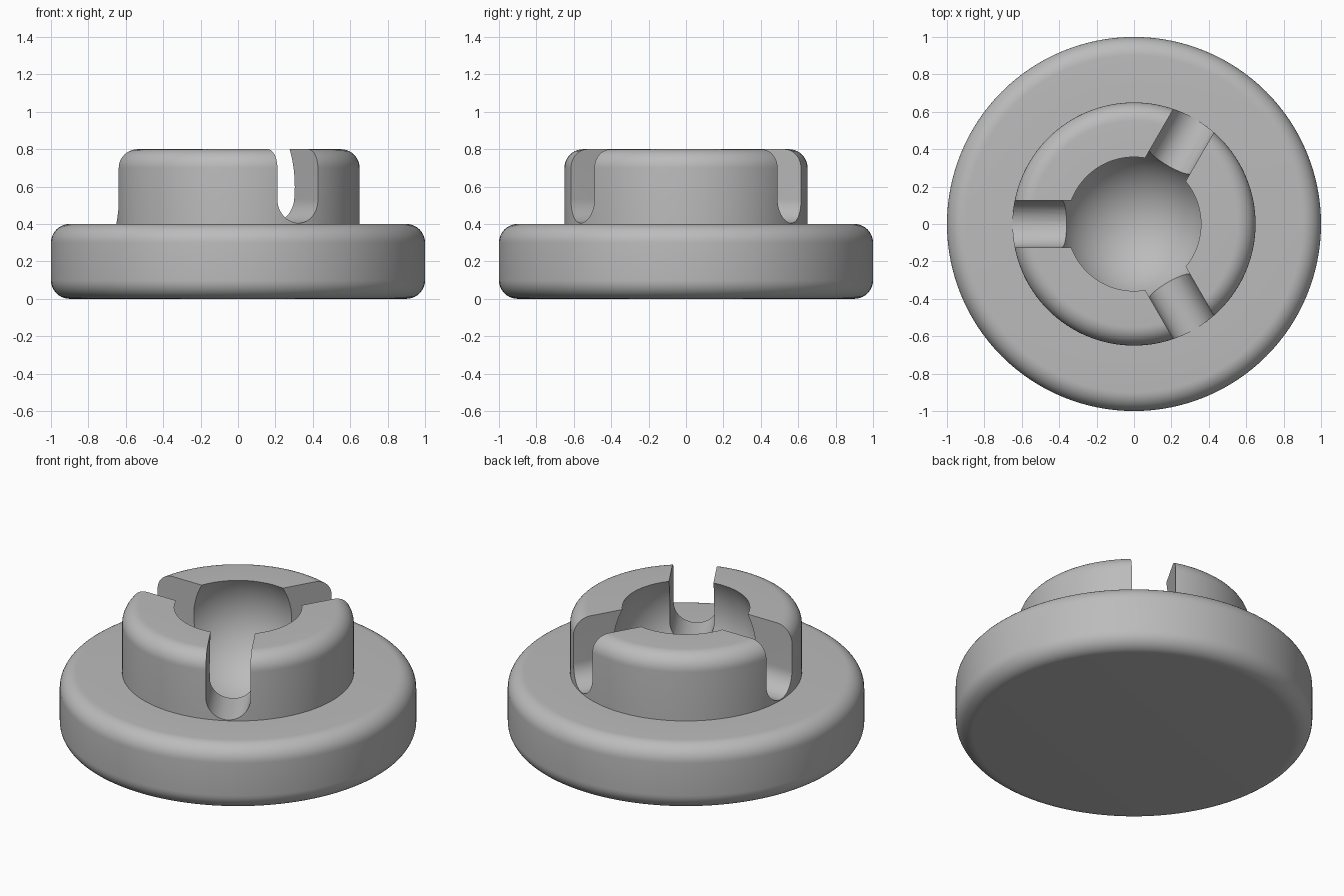
import bpy, bmesh, math
from mathutils import Matrix

if "Cube" in bpy.data.objects:
    bpy.data.objects.remove(bpy.data.objects["Cube"], do_unlink=True)

SEGMENTS = 128
BASE_R, BASE_H = 1.0, 0.4
HUB_R, TOP = 0.65, 0.8
FILLET = 0.1
SOCKET_Z, SOCKET_R = 0.6, 0.41
SLOT_R, SLOT_Z = 0.125, 0.53

# One plain grey material
grey = bpy.data.materials.new("plain_grey")
grey.use_nodes = True
colour = (0.5, 0.5, 0.5, 1)
grey.diffuse_color = colour
grey.node_tree.nodes["Principled BSDF"].inputs["Base Color"].default_value = colour


def arc(cx, cz, r, start, end, steps):
    """Points on an arc, angles in degrees."""
    angles = [math.radians(start + (end - start) * i / steps) for i in range(steps + 1)]
    return [(cx + r * math.cos(a), cz + r * math.sin(a)) for a in angles]


def make_object(name, bm):
    bmesh.ops.recalc_face_normals(bm, faces=bm.faces)
    mesh = bpy.data.meshes.new(name)
    bm.to_mesh(mesh)
    bm.free()
    obj = bpy.data.objects.new(name, mesh)
    bpy.context.collection.objects.link(obj)
    mesh.materials.append(grey)
    return obj


def lathe(name, profile):
    """Revolve an (r, z) profile about the vertical axis."""
    bm = bmesh.new()
    verts = [bm.verts.new((r, 0, z)) for r, z in profile]
    edges = [bm.edges.new(pair) for pair in zip(verts, verts[1:])]
    bmesh.ops.spin(bm, geom=verts + edges, cent=(0, 0, 0), axis=(0, 0, 1),
                   angle=math.tau, steps=SEGMENTS, use_duplicate=False)
    bmesh.ops.remove_doubles(bm, verts=bm.verts, dist=1e-5)
    return make_object(name, bm)


def slot_cutter(name, angle):
    """Round-bottomed radial channel, open at the top."""
    bm = bmesh.new()
    outline = [(-SLOT_R, 1)] + arc(0, SLOT_Z, SLOT_R, 180, 360, 24) + [(SLOT_R, 1)]
    face = bm.faces.new([bm.verts.new((0.2, y, z)) for y, z in outline])
    extruded = bmesh.ops.extrude_face_region(bm, geom=[face])["geom"]
    moved = [v for v in extruded if isinstance(v, bmesh.types.BMVert)]
    bmesh.ops.translate(bm, verts=moved, vec=(0.6, 0, 0))
    bm.transform(Matrix.Rotation(math.radians(angle), 4, "Z"))
    cutter = make_object(name, bm)
    cutter.hide_render = True
    return cutter


# Flanged body with a spherical socket in the hub
rim = math.degrees(math.asin((TOP - SOCKET_Z) / SOCKET_R))
inner = BASE_R - FILLET
profile = [(0, 0)]
profile += arc(inner, FILLET, FILLET, -90, 0, 10)
profile += arc(inner, BASE_H - FILLET, FILLET, 0, 90, 10)
profile += [(HUB_R, BASE_H)]
profile += arc(HUB_R - FILLET, TOP - FILLET, FILLET, 0, 90, 10)
profile += arc(0, SOCKET_Z, SOCKET_R, rim, -90, 36)
body = lathe("socket_body", profile)
bpy.context.view_layer.objects.active = body
body.select_set(True)

# Three radial slots through the hub wall
for i in range(3):
    cutter = slot_cutter(f"slot_cutter_{i + 1}", 60 + 120 * i)
    cut = body.modifiers.new("slot", "BOOLEAN")
    cut.operation = "DIFFERENCE"
    cut.solver = "EXACT"
    cut.object = cutter
    bpy.ops.object.modifier_apply(modifier=cut.name)
    bpy.data.objects.remove(cutter, do_unlink=True)

bpy.ops.object.shade_smooth_by_angle(angle=math.radians(30))
